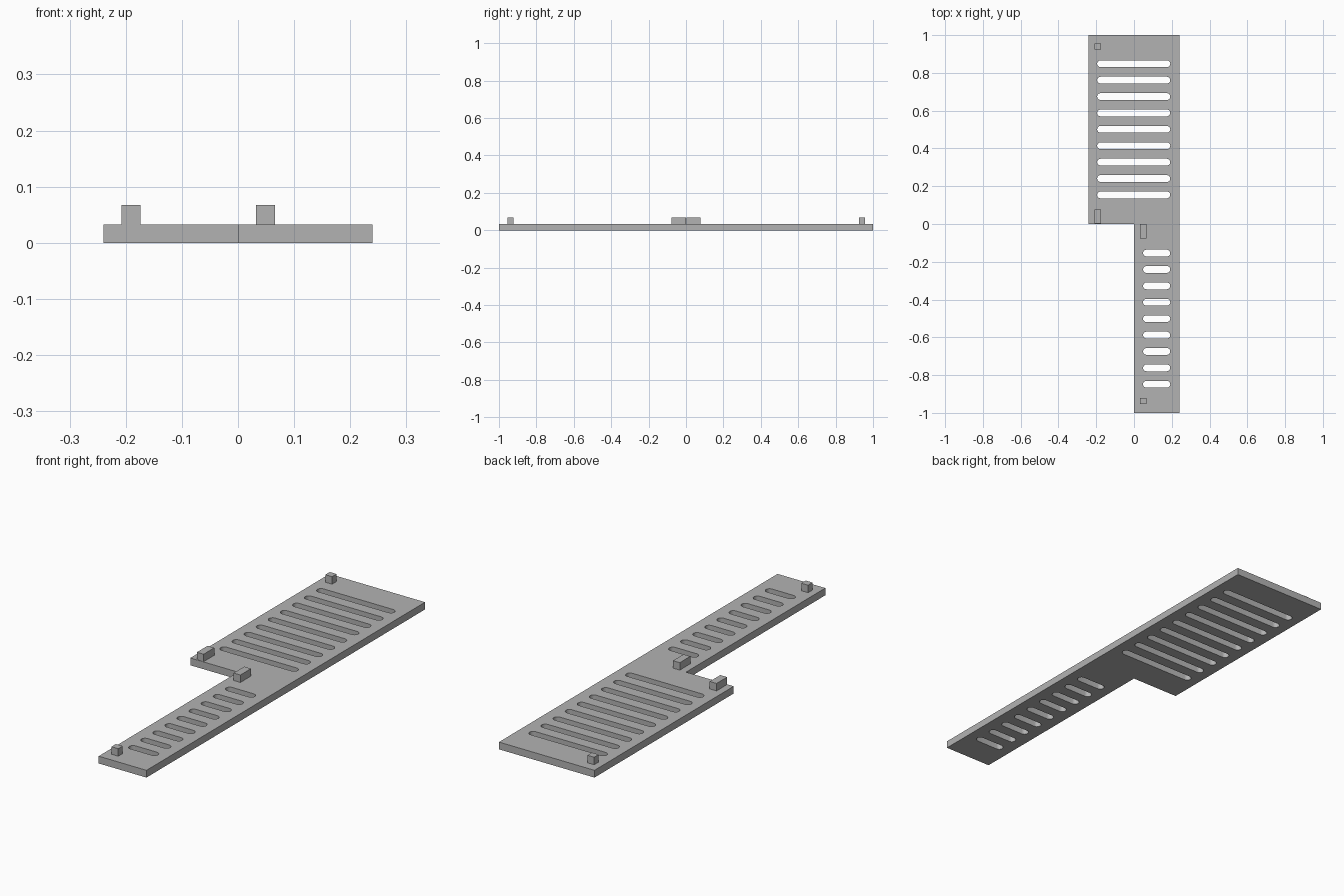
import bpy
import bmesh
from math import pi, sin, cos

if "Cube" in bpy.data.objects:
    bpy.data.objects.remove(bpy.data.objects["Cube"], do_unlink=True)

THICK = 0.033
PEG_TOP = 0.067
SLOT_R = 0.018
ROWS = 9

grey = bpy.data.materials.new("plain_grey")
grey.use_nodes = True
colour = (0.45, 0.45, 0.45, 1)
grey.diffuse_color = colour
grey.node_tree.nodes["Principled BSDF"].inputs["Base Color"].default_value = colour


def slot(x0, x1, y, steps=10):
    """Outline of a round-ended slot."""
    points = []
    for cx, start in ((x1 - SLOT_R, -pi / 2), (x0 + SLOT_R, pi / 2)):
        for i in range(steps + 1):
            a = start + pi * i / steps
            points.append((cx + SLOT_R * cos(a), y + SLOT_R * sin(a)))
    return points


def plate(name, outlines):
    """Extruded flat shape; the first outline is the edge, the rest are holes."""
    curve = bpy.data.curves.new(name, "CURVE")
    curve.dimensions = "2D"
    curve.fill_mode = "BOTH"
    curve.extrude = THICK / 2
    for outline in outlines:
        spline = curve.splines.new("POLY")
        spline.points.add(len(outline) - 1)
        for p, (x, y) in zip(spline.points, outline):
            p.co = (x, y, 0, 1)
        spline.use_cyclic_u = True
    temp = bpy.data.objects.new(name + "_profile", curve)
    bpy.context.collection.objects.link(temp)
    mesh = bpy.data.meshes.new_from_object(
        temp.evaluated_get(bpy.context.evaluated_depsgraph_get()))
    bpy.data.objects.remove(temp, do_unlink=True)
    bm = bmesh.new()
    bm.from_mesh(mesh)
    bmesh.ops.remove_doubles(bm, verts=bm.verts, dist=1e-5)
    bmesh.ops.translate(bm, verts=bm.verts, vec=(0, 0, THICK / 2))
    bmesh.ops.recalc_face_normals(bm, faces=bm.faces)
    bm.to_mesh(mesh)
    bm.free()
    mesh.name = name
    mesh.materials.clear()
    mesh.materials.append(grey)
    obj = bpy.data.objects.new(name, mesh)
    bpy.context.collection.objects.link(obj)
    bpy.ops.object.select_all(action="DESELECT")
    obj.select_set(True)
    bpy.context.view_layer.objects.active = obj
    bpy.ops.object.shade_smooth_by_angle(angle=pi / 6)


def peg(name, x, y0, y1):
    """Square-cut block standing on the plate."""
    bpy.ops.mesh.primitive_cube_add(
        size=1, location=(x, (y0 + y1) / 2, (THICK + PEG_TOP) / 2))
    obj = bpy.context.object
    obj.name = name
    obj.scale = (0.034, y1 - y0, PEG_TOP - THICK)
    obj.data.materials.append(grey)


# Stepped plate: wide half at the back, narrow arm at the front
edge = [(-0.24, 0), (0, 0), (0, -1), (0.24, -1), (0.24, 1), (-0.24, 1)]
slots = []
for i in range(ROWS):
    y = 0.154 + i * 0.0868
    slots.append(slot(-0.195, 0.192, y))
    slots.append(slot(0.048, 0.192, -y))
plate("slotted_plate", [edge] + slots)

# Locating pegs
peg("wide_inner_peg", -0.191, 0.002, 0.078)
peg("wide_outer_peg", -0.191, 0.924, 0.956)
peg("arm_inner_peg", 0.049, -0.077, -0.001)
peg("arm_outer_peg", 0.049, -0.954, -0.922)
